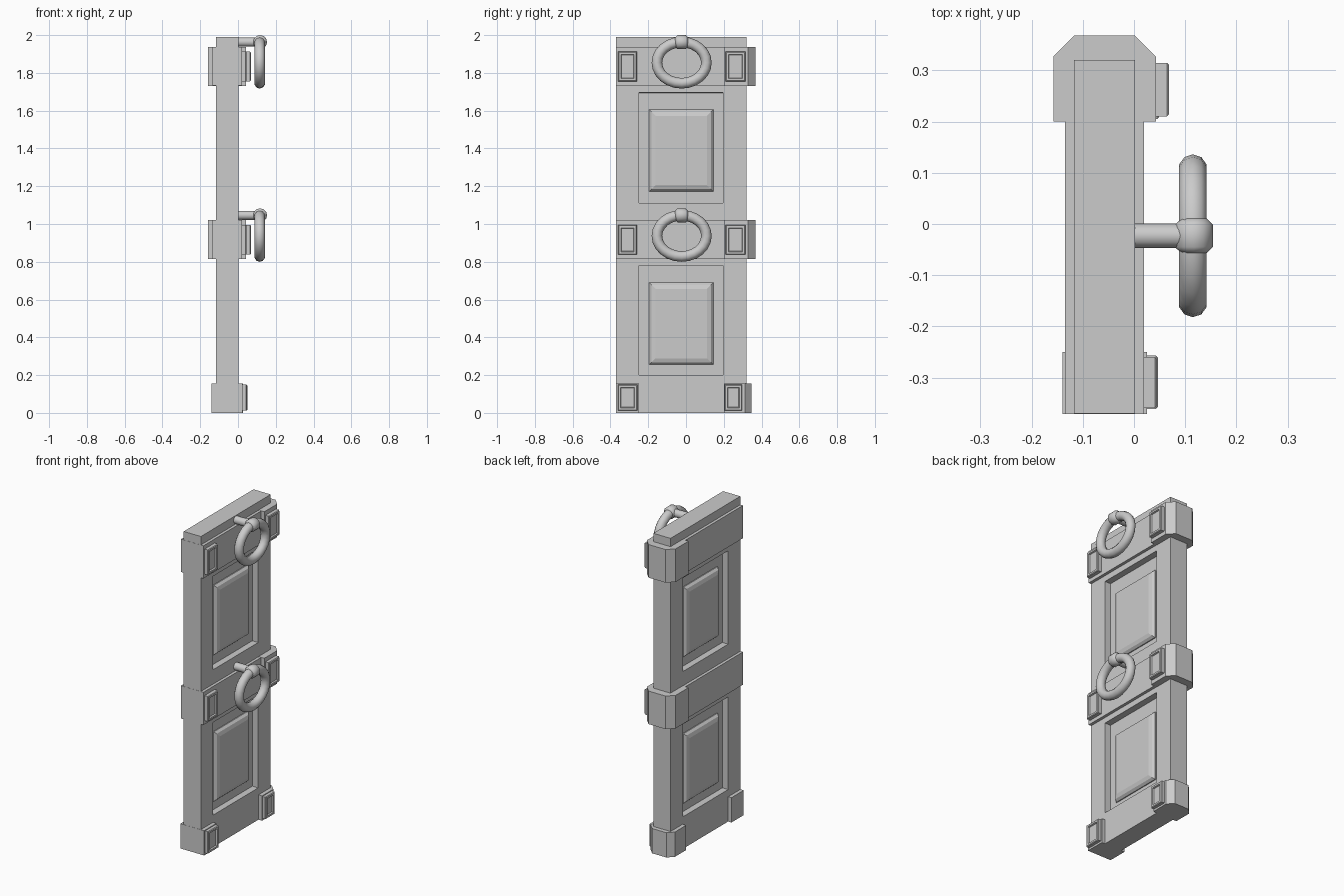
import bpy, bmesh, math
from mathutils import Vector, Matrix

if "Cube" in bpy.data.objects:
    bpy.data.objects.remove(bpy.data.objects["Cube"])

MID = -0.0575          # middle of the slab thickness
YC = -0.027            # ring position across the door


def finish(name, bm, smooth=False):
    bmesh.ops.recalc_face_normals(bm, faces=bm.faces[:])
    me = bpy.data.meshes.new(name)
    bm.to_mesh(me)
    bm.free()
    ob = bpy.data.objects.new(name, me)
    bpy.context.collection.objects.link(ob)
    if smooth:
        bpy.ops.object.select_all(action='DESELECT')
        ob.select_set(True)
        bpy.context.view_layer.objects.active = ob
        bpy.ops.object.shade_smooth_by_angle(angle=math.radians(50))
    return ob


def box_bm(x, y, z):
    bm = bmesh.new()
    bmesh.ops.create_cube(bm, size=1)
    for v in bm.verts:
        for i, (a, b) in enumerate((x, y, z)):
            v.co[i] = a if v.co[i] < 0 else b
    bm.normal_update()
    return bm


def inset(bm, faces, steps):
    for t, d in steps:
        bmesh.ops.inset_individual(bm, faces=faces, thickness=t, depth=d,
                                   use_even_offset=True)


def box(name, x, y, z, steps=(), sides=(1,)):
    bm = box_bm(x, y, z)
    inset(bm, [f for f in bm.faces if round(f.normal.x) in sides], steps)
    return finish(name, bm)


def collar(name, hx, y0, y1, z0, z1, c):
    # block around the hinge edge with chamfered corners
    bm = bmesh.new()
    m = MID
    pts = [(m - hx, y0), (m + hx, y0), (m + hx, y1 - c), (m + hx - c, y1),
           (m - hx + c, y1), (m - hx, y1 - c)]
    f = bm.faces.new([bm.verts.new((px, py, z0)) for px, py in pts])
    r = bmesh.ops.extrude_face_region(bm, geom=[f])
    bmesh.ops.translate(bm, vec=(0, 0, z1 - z0),
                        verts=[e for e in r['geom'] if isinstance(e, bmesh.types.BMVert)])
    finish(name, bm)


def cylinder(name, radius, length, centre, axis, sides, bevel=0):
    bm = bmesh.new()
    rot = Matrix.Rotation(math.pi / 2, 4, axis)
    bmesh.ops.create_cone(bm, cap_ends=True, segments=sides, radius1=radius,
                          radius2=radius, depth=length,
                          matrix=Matrix.Translation(centre) @ rot)
    if bevel:
        caps = [e for e in bm.edges if any(len(f.verts) > 4 for f in e.link_faces)]
        bmesh.ops.bevel(bm, geom=caps, offset=bevel, segments=1, affect='EDGES')
    finish(name, bm, True)


def ring(name, centre, ry, rz, tube, n=24, m=10):
    # slightly flattened torus hanging in the yz plane
    bm = bmesh.new()
    rows = []
    for i in range(n):
        a = math.tau * i / n
        row = []
        for j in range(m):
            b = math.tau * j / m
            k = tube * math.cos(b)
            row.append(bm.verts.new(Vector(centre) + Vector((
                tube * math.sin(b), (ry + k) * math.cos(a), (rz + k) * math.sin(a)))))
        rows.append(row)
    for i in range(n):
        for j in range(m):
            p, q = rows[i], rows[(i + 1) % n]
            k = (j + 1) % m
            bm.faces.new((p[j], q[j], q[k], p[k]))
    finish(name, bm, True)


# door slab with two recesses on each face
recesses = [(0.20, 0.78), (1.11, 1.695)]
bm = box_bm((-0.117, 0.002), (-0.37, 0.32), (0, 1.99))
cuts = [(1, -0.25), (1, 0.197)] + [(2, z) for r in recesses for z in r]
for axis, val in cuts:
    co, no = Vector(), Vector()
    co[axis], no[axis] = val, 1
    bmesh.ops.bisect_plane(bm, geom=bm.verts[:] + bm.edges[:] + bm.faces[:],
                           plane_co=co, plane_no=no)
bm.normal_update()
picked = []
for f in bm.faces:
    c = f.calc_center_median()
    if abs(f.normal.x) > 0.9 and -0.25 < c.y < 0.197 and \
            any(a < c.z < b for a, b in recesses):
        picked.append(f)
inset(bm, picked, [(0.0005, -0.04)])
finish("door_slab", bm)

# raised panels, visible on both faces
for i, z in enumerate([(0.255, 0.69), (1.172, 1.607)]):
    box(f"raised_panel_{i}", (MID - 0.025, MID + 0.025), (-0.195, 0.145), z,
        [(0.012, 0.014), (0.022, 0.007)], (-1, 1))

plate_steps = [(0.004, 0.004), (0.011, 0), (0.003, -0.009)]


def plate(name, x, y, z):
    box(name, (x - 0.01, x + 0.021), y, z, plate_steps)


# cross bands with hinge collars, plates and ring handles
for n, z0 in (("lower", 0.815), ("upper", 1.732)):
    z1 = z0 + 0.205
    box(n + "_band", (-0.135, 0.02), (-0.371, 0.321), (z0, z1))
    collar(n + "_collar", 0.1, 0.2, 0.368, z0 - 0.001, z1 + 0.001, 0.041)
    plate(n + "_front_plate", 0.02, (-0.359, -0.26), (z0 + 0.023, z1 - 0.025))
    plate(n + "_hinge_plate", 0.043, (0.21, 0.315), (z0 + 0.023, z1 - 0.025))
    top = z0 + 0.231
    cylinder(n + "_ring_post", 0.024, 0.115, (0.053, YC + 0.004, top), 'Y', 12)
    cylinder(n + "_ring_knuckle", 0.037, 0.068, (0.117, YC + 0.004, top), 'X', 12, 0.012)
    ring(n + "_ring", (0.115, YC + 0.004, top - 0.109), 0.131, 0.109, 0.028)

# foot blocks and their plates
box("foot_front_block", (-0.14, 0.025), (-0.371, -0.25), (0, 0.155))
collar("foot_hinge_block", 0.084, 0.2, 0.347, 0, 0.155, 0.035)
plate("foot_front_plate", 0.022, (-0.361, -0.257), (0.012, 0.15))
plate("foot_hinge_plate", 0.024, (0.205, 0.297), (0.012, 0.15))
